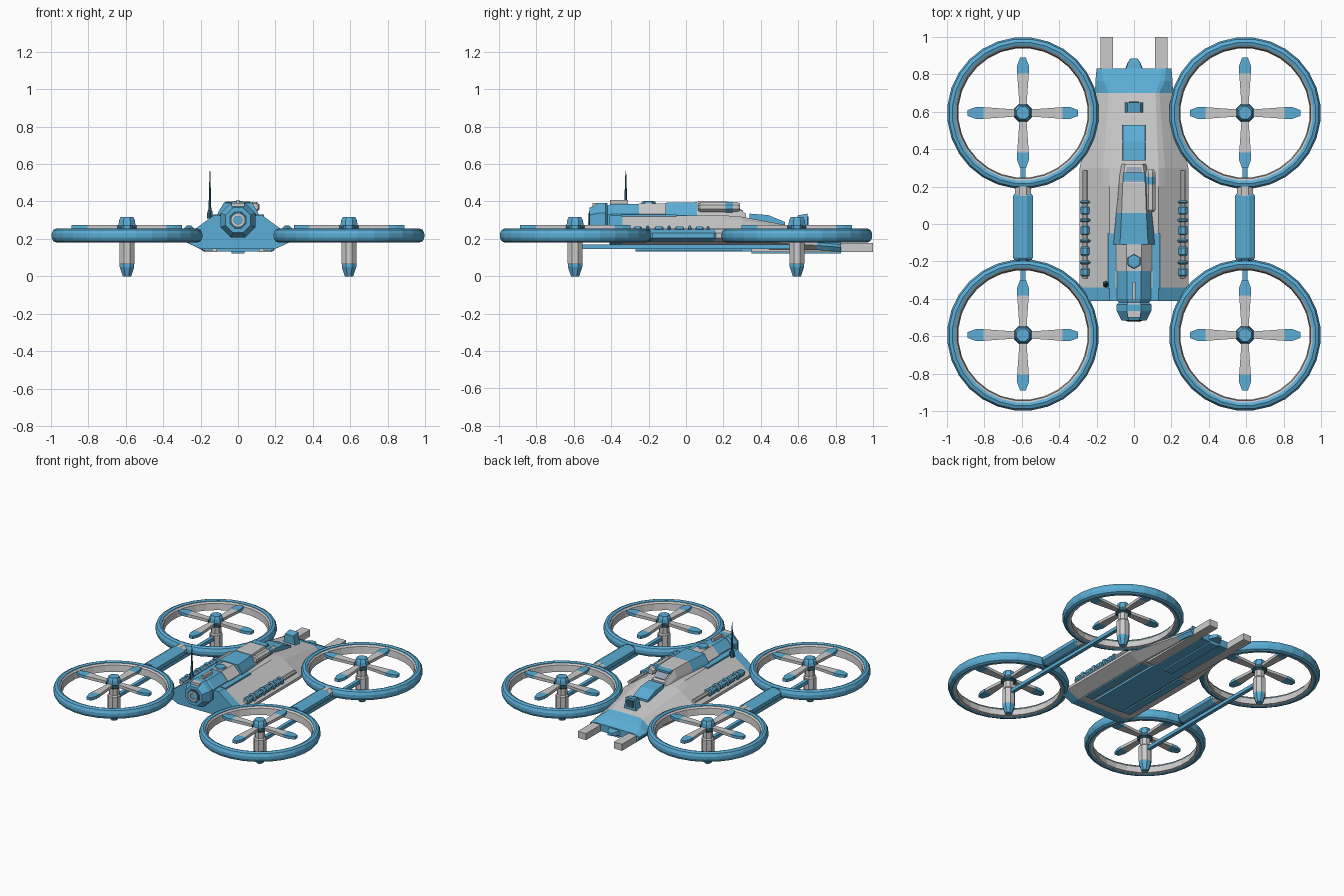
import bpy, bmesh
from math import sin, cos, pi
from mathutils import Vector, Matrix

if "Cube" in bpy.data.objects:
    bpy.data.objects.remove(bpy.data.objects["Cube"])


def make_mat(name, rgb):
    m = bpy.data.materials.new(name)
    m.diffuse_color = (*rgb, 1)
    m.use_nodes = True
    m.node_tree.nodes["Principled BSDF"].inputs["Base Color"].default_value = m.diffuse_color
    return m


BLUE = make_mat("blue_paint", (0.105, 0.42, 0.67))
DARK = make_mat("dark_blue", (0.03, 0.11, 0.17))
GLASS = make_mat("canopy_glass", (0.3, 0.36, 0.45))


def loft(name, secs, mat=None, closed=False):
    """Bridge equal-length point loops; cap the ends unless closed."""
    bm = bmesh.new()
    rows = [[bm.verts.new(p) for p in s] for s in secs]
    n = len(rows[0])
    for a, b in zip(rows, rows[1:] + (rows[:1] if closed else [])):
        for i in range(n):
            j = (i + 1) % n
            bm.faces.new((a[i], a[j], b[j], b[i]))
    if not closed:
        bm.faces.new(rows[0])
        bm.faces.new(rows[-1])
    bmesh.ops.recalc_face_normals(bm, faces=bm.faces)
    me = bpy.data.meshes.new(name)
    bm.to_mesh(me)
    bm.free()
    ob = bpy.data.objects.new(name, me)
    bpy.context.collection.objects.link(ob)
    if mat:
        me.materials.append(mat)
    return ob


def lathe(name, prof, loc, mat=None, axis='Z', n=8, closed=False, flat=1.0):
    """Turn (radius, distance) pairs about Z or Y through loc."""
    x, y, z = loc
    secs = []
    for r, t in prof:
        s = []
        for i in range(n):
            a = 2 * pi * (i + 0.5) / n
            u, v = r * cos(a), r * sin(a) * flat
            s.append((x + u, y + v, z + t) if axis == 'Z' else (x + u, y + t, z + v))
        secs.append(s)
    return loft(name, secs, mat, closed)


def block(name, x, y, z, mat=None):
    (x0, x1), (y0, y1), (z0, z1) = x, y, z
    return loft(name, [[(x0, y0, k), (x1, y0, k), (x1, y1, k), (x0, y1, k)] for k in (z0, z1)], mat)


def sym(name, stations, mat=None):
    """Loft along y; each station is (y, half profile of (x, z) from bottom to top)."""
    return loft(name, [[(x, y, z) for x, z in h] + [(-x, y, z) for x, z in reversed(h)]
                       for y, h in stations], mat)


# four shrouded rotors
for sx, side in ((-1, "left"), (1, "right")):
    for sy, end in ((-1, "front"), (1, "rear")):
        tag, c = f"{end}_{side}", (sx * 0.593, sy * 0.593, 0)
        lathe("ring_" + tag, [(.362, .25), (.378, .256), (.396, .248), (.405, .228), (.405, .208),
                              (.396, .188), (.378, .18), (.362, .184)], c, BLUE, n=28, closed=True)
        lathe("ring_liner_" + tag, [(.366, .25), (.366, .184), (.346, .188), (.352, .235)],
              c, None, n=28, closed=True)
        lathe("motor_shaft_" + tag, [(.036, .055), (.044, .07), (.044, .18), (.036, .19), (.036, .245)], c)
        lathe("landing_tip_" + tag, [(.024, 0), (.042, .05), (.042, .066)], c, BLUE)
        lathe("hub_base_" + tag, [(.04, .238), (.054, .246), (.054, .272)], c, DARK)
        lathe("hub_cap_" + tag, [(.05, .27), (.045, .3), (.036, .318)], c, BLUE)
        # blades
        for k in range(4):
            place = Matrix.Translation(c) @ Matrix.Rotation(k * pi / 2, 4, 'Z')
            for part, st, m in (("blade", [(.03, .018), (.21, .031)], None),
                                ("blade_tip", [(.21, .032), (.25, .032), (.295, .016)], BLUE)):
                loft(f"{part}_{tag}_{k + 1}",
                     [[place @ Vector(p) for p in ((t, -w, .253), (t, w, .253), (t, w, .274), (t, -w, .274))]
                      for t, w in st], m)

    # side booms joining the rotors
    bx = (sx * .593, 0, .217)
    lathe("boom_" + side, [(.05, -.19), (.058, -.18), (.058, .15), (.05, .16)], bx, BLUE, 'Y', flat=.6)
    lathe("boom_joint_" + side, [(.046, .15), (.046, .215)], bx, None, 'Y', flat=.75)
    lathe("boom_collar_" + side, [(.046, -.215), (.046, -.18)], bx, DARK, 'Y', flat=.75)
    block("motor_spar_" + side, sorted((sx * .58, sx * .606)), (-.57, .57), (.145, .17), BLUE)

    # ribbed side pipes
    px = (sx * .262, 0, .242)
    lathe("side_pipe_" + side, [(.014, -.29), (.014, .285)], px, None, 'Y')
    for i, (y0, y1, r) in enumerate([(-.28, -.235, .026), (-.215, -.195, .031), (-.17, -.12, .026),
                                     (-.1, -.08, .031), (-.06, -.01, .026), (.01, .03, .031),
                                     (.05, .095, .026), (.11, .125, .03)]):
        lathe(f"pipe_rib_{side}_{i + 1}", [(r * .7, y0), (r, y0 + .007), (r, y1 - .007), (r * .7, y1)],
              px, BLUE, 'Y')

    # tail rails and belly strips
    block("tail_rail_" + side, sorted((sx * .113, sx * .18)), (.35, 1.0), (.13, .178))
    block("belly_strip_" + side, sorted((sx * .135, sx * .19)), (-.27, .3), (.138, .15), BLUE)
    # top side panels
    block("top_panel_" + side, sorted((sx * .1, sx * .14)), (-.345, -.05), (.315, .33), BLUE)

# hull
full = [(.2, .147), (.29, .188), (.29, .208), (.165, .3), (.13, .326)]
mid = [(.2, .147), (.29, .188), (.29, .208), (.165, .3), (.13, .318)]
tail = [(.19, .14), (.208, .165), (.208, .18), (.135, .235), (.115, .243)]
lip = [(.18, .132), (.2, .155), (.2, .17), (.17, .182), (.15, .185)]
sym("hull", [(-.34, full), (.2, full), (.3, mid), (.7, tail)])
sym("hull_front", [(-.41, full), (-.34, full)], BLUE)
sym("tail_edge", [(.7, tail), (.765, [(.19, .137), (.206, .16), (.206, .175), (.165, .21), (.14, .218)]),
                  (.83, lip)], BLUE)
block("belly_plate", (-.115, .115), (-.27, .82), (.132, .15), BLUE)
block("belly_keel", (-.035, .035), (.35, .83), (.122, .14), BLUE)

# rear deck details
sym("deck_hatch", [(.34, [(.062, .28), (.06, .335)]), (.44, [(.062, .27), (.06, .327)]),
                   (.53, [(.062, .25), (.06, .29)])], BLUE)
sym("deck_vent", [(.595, [(.05, .25), (.035, .325)]), (.65, [(.05, .24), (.035, .335)])], BLUE)
block("deck_vent_slot", (-.028, .028), (.61, .655), (.27, .32), DARK)
sym("tail_light", [(.82, [(.05, .145), (.045, .178)]), (.86, [(.035, .148), (.033, .175)]),
                   (.885, [(.018, .15), (.016, .17)])], BLUE)

# upper cabin
sym("cabin_front", [(-.11, [(.118, .31), (.105, .345), (.075, .393)]),
                    (.06, [(.1, .31), (.09, .345), (.066, .396)])], BLUE)
sym("cabin_rear", [(.06, [(.1, .31), (.09, .345), (.066, .4)]), (.22, [(.085, .3), (.077, .345), (.06, .4)]),
                   (.32, [(.075, .29), (.068, .31), (.048, .335)])])
loft("cabin_window", [[(-.05, .228, .4), (.05, .228, .4), (.04, .305, .35), (-.04, .305, .35)],
                      [(-.05, .228, .385), (.05, .228, .385), (.04, .305, .335), (-.04, .305, .335)]], GLASS)
block("window_visor", (-.058, .058), (.2, .275), (.383, .398), BLUE)

# side canister beside the cabin
lathe("canister", [(.02, .065), (.028, .075), (.028, .275), (.02, .29)], (.088, 0, .37), None, 'Y')
lathe("canister_band", [(.03, .21), (.03, .25)], (.088, 0, .37), BLUE, 'Y')

# nose barrel and sensor head
lathe("neck_cover", [(.103, -.25), (.103, -.1)], (0, 0, .293), None, 'Y')
lathe("neck", [(.09, -.42), (.098, -.4), (.098, -.25)], (0, 0, .295), BLUE, 'Y')
lathe("head", [(.08, -.415), (.1, -.43), (.1, -.465), (.072, -.515)], (0, 0, .3), BLUE, 'Y')
lathe("lens_housing", [(.05, -.5), (.05, -.519)], (0, 0, .3), DARK, 'Y')
lathe("lens_ring", [(.036, -.505), (.036, -.524), (.024, -.524), (.024, -.505)], (0, 0, .3), None, 'Y',
      n=12, closed=True)
lathe("lens", [(.022, -.5), (.022, -.522)], (0, 0, .3), BLUE, 'Y', n=12)
block("head_top_plate", (-.035, .035), (-.5, -.42), (.37, .392))
block("neck_fin", (-.009, .009), (-.405, -.31), (.38, .408))
lathe("top_knob", [(.042, .38), (.036, .4), (.02, .402)], (0, -.2, 0), BLUE, n=6)

# antenna
lathe("antenna_base", [(.018, .31), (.016, .345), (.008, .36)], (-.15, -.322, 0), DARK, n=6)
lathe("antenna", [(.009, .34), (.006, .45), (.002, .562)], (-.15, -.322, 0), DARK, n=6)
